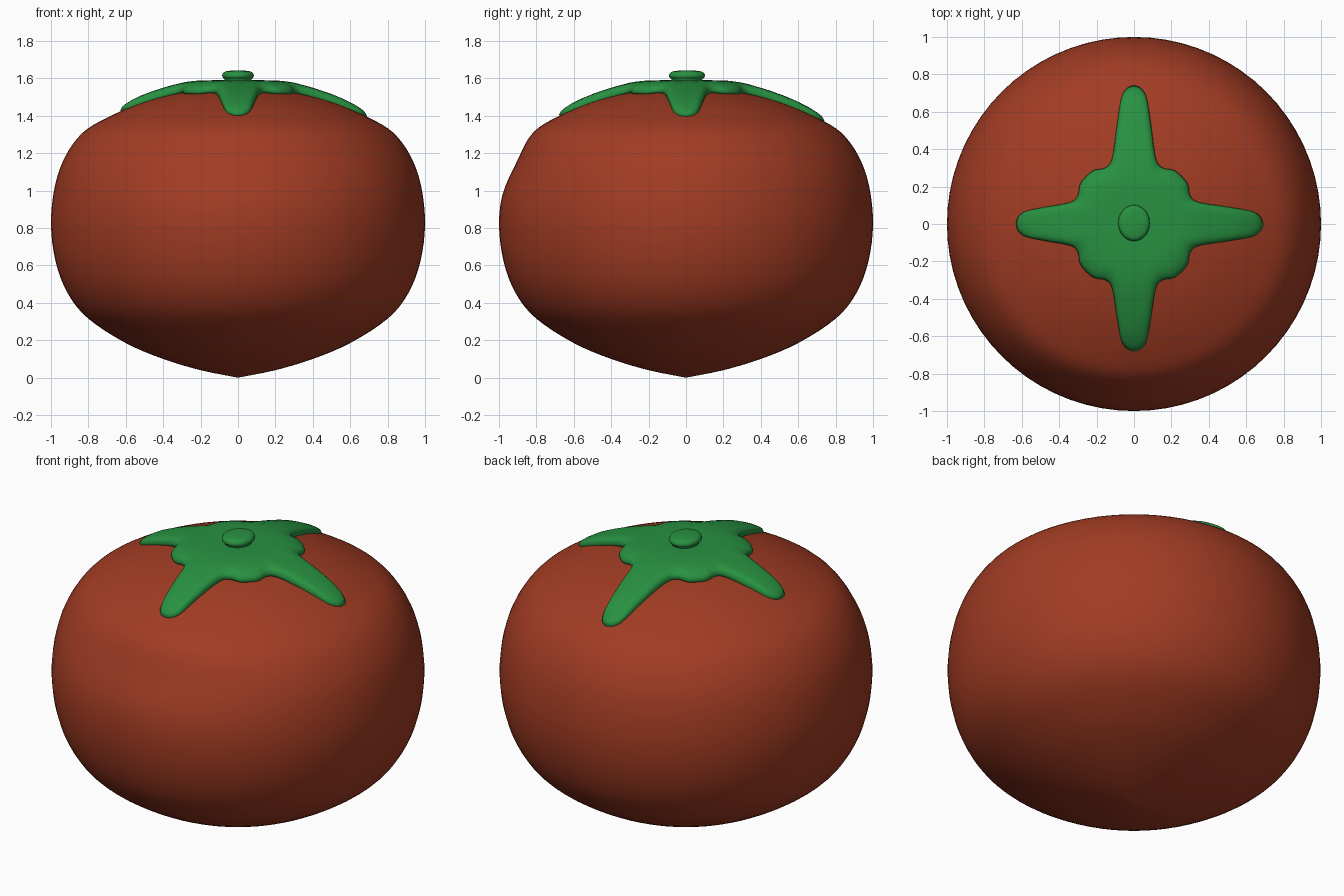
import bpy, bmesh, math
from mathutils import Vector

if "Cube" in bpy.data.objects:
    bpy.data.objects.remove(bpy.data.objects["Cube"])


def spline(pts, n, closed=False):
    """Catmull-Rom resampling, n steps per span."""
    pts = [Vector(p) for p in pts]
    m = len(pts)
    get = (lambda i: pts[i % m]) if closed else (lambda i: pts[max(0, min(m - 1, i))])
    out = []
    for i in range(m if closed else m - 1):
        a, b, c, d = get(i - 1), get(i), get(i + 1), get(i + 2)
        for k in range(n):
            t = k / n
            out.append(0.5 * (2 * b + (c - a) * t + (2 * a - 5 * b + 4 * c - d) * t * t
                              + (3 * b - a - 3 * c + d) * t ** 3))
    if not closed:
        out.append(pts[-1])
    return out


def skin(name, loops, bottom, top, mat):
    """Bridge closed loops, with a pole at each end."""
    bm = bmesh.new()
    rings = [[bm.verts.new(p) for p in loop] for loop in loops]
    n = len(rings[0])
    lo, hi = bm.verts.new(bottom), bm.verts.new(top)
    for i in range(n):
        j = (i + 1) % n
        for a, b in zip(rings, rings[1:]):
            bm.faces.new((a[i], a[j], b[j], b[i]))
        bm.faces.new((lo, rings[0][j], rings[0][i]))
        bm.faces.new((hi, rings[-1][i], rings[-1][j]))
    bmesh.ops.recalc_face_normals(bm, faces=bm.faces)
    me = bpy.data.meshes.new(name)
    bm.to_mesh(me)
    bm.free()
    for p in me.polygons:
        p.use_smooth = True
    me.materials.append(mat)
    ob = bpy.data.objects.new(name, me)
    bpy.context.collection.objects.link(ob)
    return ob


def material(name, rgb):
    m = bpy.data.materials.new(name)
    m.diffuse_color = (*rgb, 1)
    m.use_nodes = True
    m.node_tree.nodes["Principled BSDF"].inputs["Base Color"].default_value = m.diffuse_color
    return m


def circle(r, z, n, sy=1.0, cy=0.0):
    return [(r * math.cos(2 * math.pi * i / n), cy + sy * r * math.sin(2 * math.pi * i / n), z)
            for i in range(n)]


red = material("fruit_red", (0.36, 0.045, 0.017))
green = material("leaf_green", (0.021, 0.283, 0.053))

# Fruit body: lathed profile, slightly flattened at the upper front
profile = [(0, 0.0), (0.2, 0.04), (0.4, 0.1), (0.6, 0.185), (0.8, 0.315), (0.91, 0.45),
           (0.975, 0.62), (1.0, 0.82), (0.98, 1.02), (0.925, 1.18), (0.83, 1.31),
           (0.69, 1.395), (0.5, 1.475), (0.3, 1.527), (0.12, 1.55), (0, 1.552)]
loops = []
for r, z in spline(profile, 4)[1:-1]:
    dent = 0.035 * math.exp(-((z - 1.17) / 0.15) ** 2)
    loops.append([(x, y * (1 - dent * max(0, -y / r) ** 2), h) for x, y, h in circle(r, z, 72)])
skin("fruit_body", loops, (0, 0, 0), (0, 0, 1.552), red)

# Calyx: four-lobed outline, domed to follow the fruit
half = [(0.285, 0.22), (0.30, 0.155), (0.345, 0.117), (0.5, 0.092), (0.63, 0.068), (0.677, 0.038)]
lobe = [(u, -v) for u, v in half] + [(0.69, 0)] + [(u, v) for u, v in reversed(half)]
outline = []
for k, length in enumerate((0.69, 0.74, 0.63, 0.68)):
    c, s = ((1, 0), (0, 1), (-1, 0), (0, -1))[k]
    for u, v in lobe:
        if u > 0.3:
            u = 0.3 + (u - 0.3) * (length - 0.3) / 0.39
        outline.append((u * c - v * s, u * s + v * c))
outline = spline(outline, 4, closed=True)
dome = spline([(0, 1.59), (0.15, 1.59), (0.25, 1.585), (0.35, 1.565), (0.5, 1.517),
               (0.63, 1.463), (0.76, 1.40)], 6)


def dome_z(r):
    for a, b in zip(dome, dome[1:]):
        if r <= b.x:
            return a.y + (b.y - a.y) * (r - a.x) / (b.x - a.x)
    return dome[-1].y


def calyx_ring(s, drop):
    return [(x * s, y * s, dome_z(math.hypot(x, y) * s) - drop) for x, y in outline]


steps = (0.15, 0.3, 0.45, 0.6, 0.72, 0.82, 0.9, 0.95, 0.98)
under = [calyx_ring(s, 0.058 - 0.012 * s ** 10) for s in steps]
over = [calyx_ring(s, 0.024 * s ** 14) for s in reversed(steps)]
skin("calyx", under + [calyx_ring(1, 0.035)] + over, (0, 0, 1.532), (0, 0, 1.59), green)

# Stem stub: short oval button
stub = [(0.07, 1.57), (0.072, 1.595), (0.083, 1.607), (0.083, 1.622), (0.07, 1.636), (0.035, 1.642)]
skin("stem", [circle(r, z, 32, 1.14, 0.005) for r, z in spline(stub, 3)],
     (0, 0.005, 1.57), (0, 0.005, 1.643), green)
